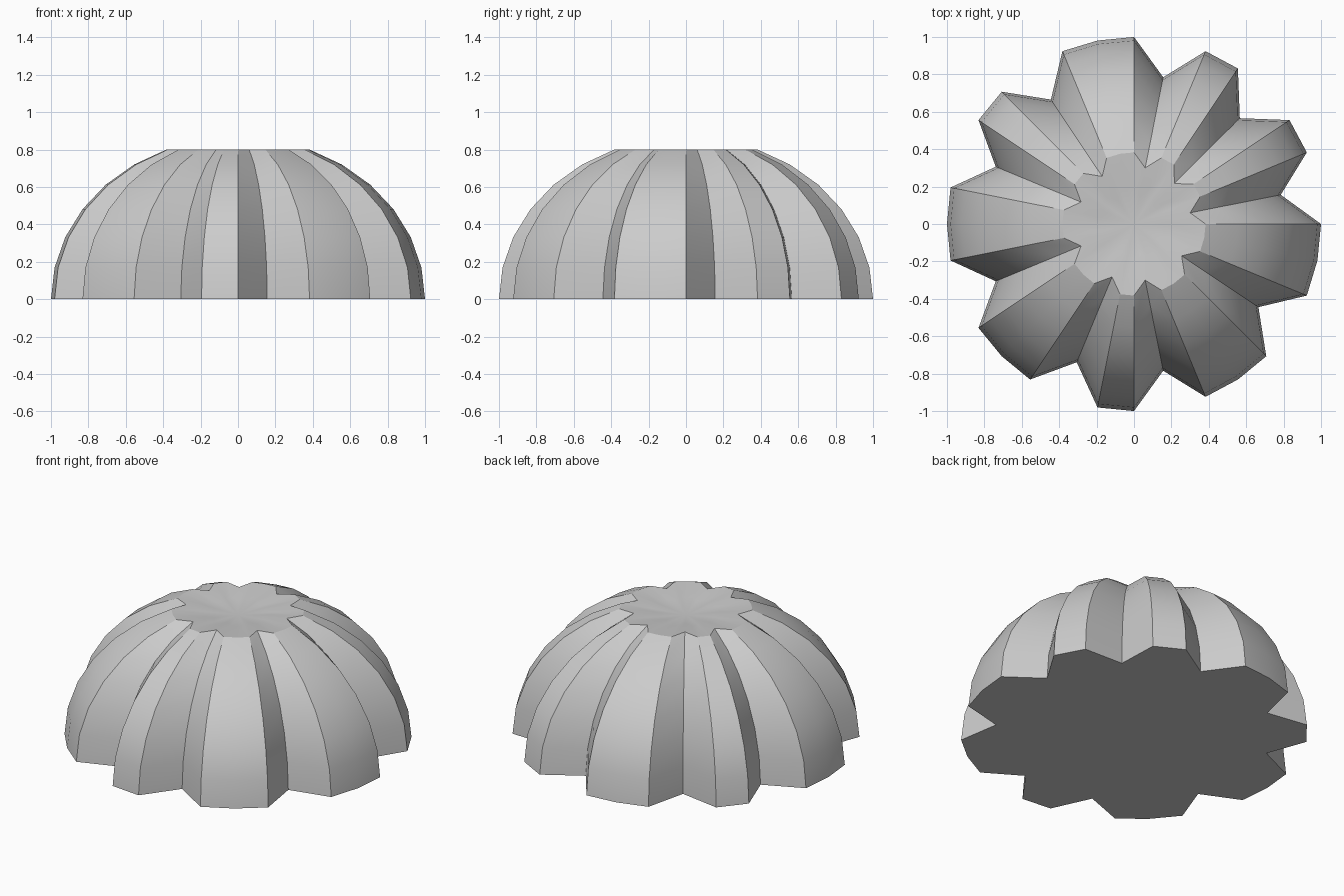
import bpy, bmesh
from math import sin, cos, pi, radians

default = bpy.data.objects.get("Cube")
if default:
    bpy.data.objects.remove(default, do_unlink=True)

# Single matte grey
grey = bpy.data.materials.new("light grey")
grey.use_nodes = True
colour = (0.6, 0.6, 0.6, 1)
grey.diffuse_color = colour
grey.node_tree.nodes["Principled BSDF"].inputs["Base Color"].default_value = colour

SIDES = 32
STEP = 2 * pi / SIDES
GROOVES = {1, 4, 7, 11, 14, 18, 22, 25, 29}   # columns pulled inwards
TOP = 0.8
SQUASH = TOP / sin(6 * STEP)

bm = bmesh.new()


def add_ring(radius, z):
    ring = []
    for k in range(SIDES):
        r = radius * (0.8 if k in GROOVES else 1)
        ring.append(bm.verts.new((r * cos(k * STEP), r * sin(k * STEP), z)))
    return ring


# Grooved dome wall, then a shallow dip in the crown
rings = [add_ring(cos(j * STEP), SQUASH * sin(j * STEP)) for j in range(7)]
rings.append(add_ring(cos(7 * STEP), TOP - 0.015))
for low, high in zip(rings, rings[1:]):
    for k in range(SIDES):
        n = (k + 1) % SIDES
        bm.faces.new((low[k], low[n], high[n], high[k]))
centre = bm.verts.new((0, 0, TOP - 0.035))
for k in range(SIDES):
    bm.faces.new((rings[-1][k], rings[-1][(k + 1) % SIDES], centre))

# Flat underside
bm.faces.new(list(reversed(rings[0])))

mesh = bpy.data.meshes.new("fluted_dome")
bm.to_mesh(mesh)
bm.free()
mesh.materials.append(grey)
dome = bpy.data.objects.new("fluted_dome", mesh)
bpy.context.collection.objects.link(dome)

# Smooth panels with sharp flutes and rim
bpy.ops.object.select_all(action='DESELECT')
dome.select_set(True)
bpy.context.view_layer.objects.active = dome
bpy.ops.object.shade_smooth_by_angle(angle=radians(24))
